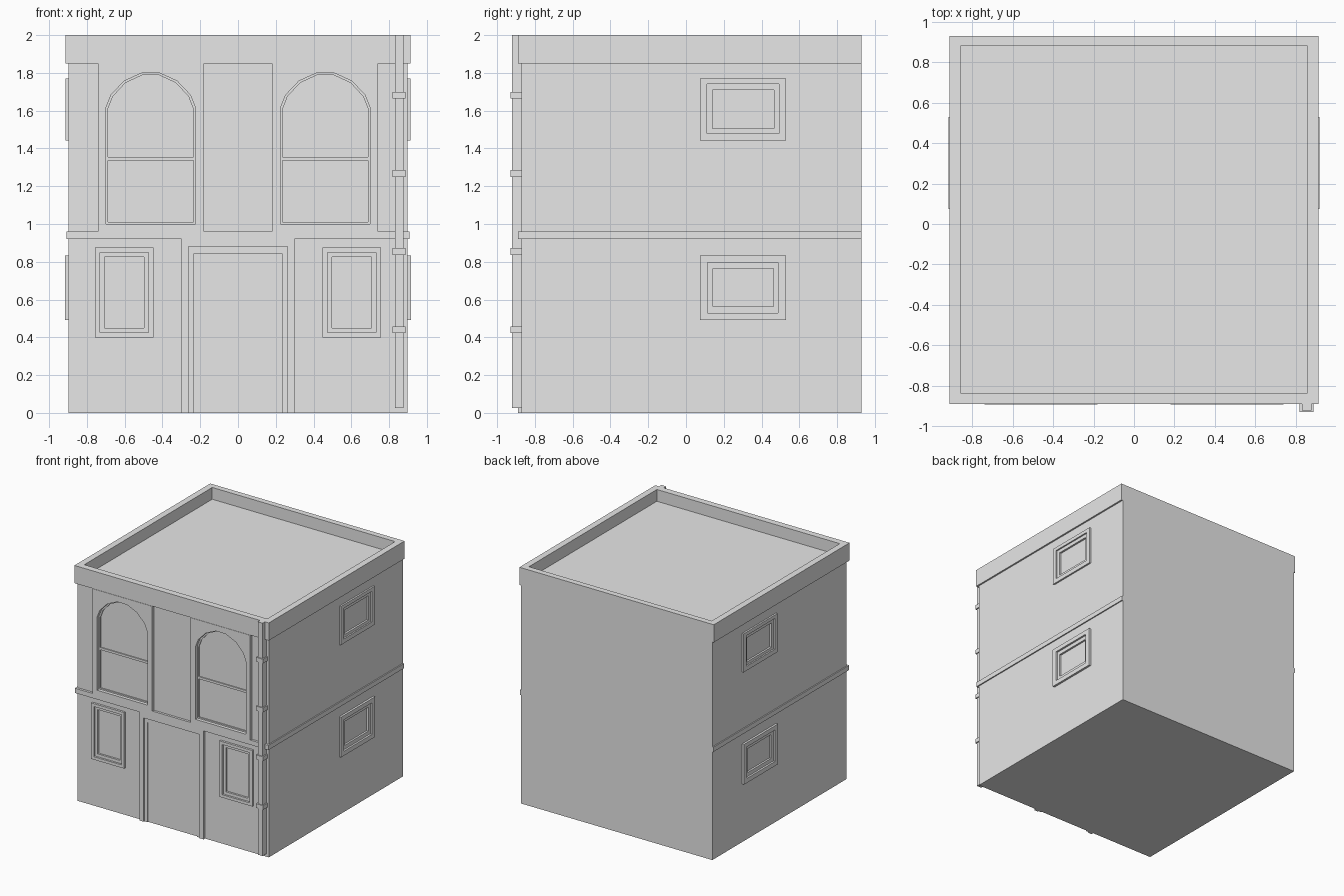
import bpy
import bmesh

cube = bpy.data.objects.get("Cube")
if cube:
    bpy.data.objects.remove(cube, do_unlink=True)

grey = bpy.data.materials.new("plain_grey")
grey.use_nodes = True
GREY = (0.8, 0.8, 0.8, 1)
grey.diffuse_color = GREY
grey.node_tree.nodes["Principled BSDF"].inputs["Base Color"].default_value = GREY

# Main planes of the building
SIDE, FRONT, BACK = 0.898, -0.87, 0.93
TRIM_SIDE, TRIM_FRONT = 0.912, -0.89


def finish(name, bm):
    mesh = bpy.data.meshes.new(name)
    bm.to_mesh(mesh)
    bm.free()
    mesh.materials.append(grey)
    obj = bpy.data.objects.new(name, mesh)
    bpy.context.collection.objects.link(obj)
    return obj


def box(name, x, y, z):
    bm = bmesh.new()
    bmesh.ops.create_cube(bm, size=1)
    for v in bm.verts:
        v.co = [r[0] + (c + 0.5) * (r[1] - r[0]) for c, r in zip(v.co, (x, y, z))]
    return finish(name, bm)


# Wall frames: (along, up, outward) to world space
def on_front(u, v, d):
    return (u, FRONT - d, v)


def on_left(u, v, d):
    return (SIDE + d, u, v)


def on_right(u, v, d):
    return (-SIDE - d, u, v)


def terraced(name, place, steps, closed=False):
    """Stepped surround: a chain of (outline, depth) loops, capped at the end."""
    bm = bmesh.new()
    loops = [[bm.verts.new(place(u, v, d)) for u, v in outline] for outline, d in steps]
    for a, b in zip(loops, loops[1:]):
        for j in range(len(a)):
            k = (j + 1) % len(a)
            bm.faces.new((a[j], a[k], b[k], b[j]))
    bm.faces.new(loops[-1])
    if closed:
        bm.faces.new(loops[0][::-1])
    if place is on_right:
        bmesh.ops.reverse_faces(bm, faces=bm.faces[:])
    return finish(name, bm)


def rect(u0, u1, v0, v1):
    return [(u0, v0), (u1, v0), (u1, v1), (u0, v1)]


def inset(outline, t):
    us, vs = zip(*outline)
    cu, cv = (min(us) + max(us)) / 2, (min(vs) + max(vs)) / 2
    su = 1 - 2 * t / (max(us) - min(us))
    sv = 1 - 2 * t / (max(vs) - min(vs))
    return [(cu + (u - cu) * su, cv + (v - cv) * sv) for u, v in outline]


def arch(cx):
    half = [(0.237, 0), (0.21, 0.068), (0.14, 0.142), (0.045, 0.185)]
    curve = half + [(-u, v) for u, v in reversed(half)]
    return [(cx - 0.237, 1.0), (cx + 0.237, 1.0)] + [(cx + u, 1.615 + v) for u, v in curve]


def cut(target, cutters):
    bpy.context.view_layer.objects.active = target
    for c in cutters:
        mod = target.modifiers.new("opening", "BOOLEAN")
        mod.operation, mod.solver, mod.object = "DIFFERENCE", "EXACT", c
        bpy.ops.object.modifier_apply(modifier=mod.name)


# Walls, belt course and parapet ring with sunken roof
body = box("wall_block", (-SIDE, SIDE), (FRONT, BACK), (0, 1.88))
box("belt_course", (-0.908, 0.908), (TRIM_FRONT, BACK), (0.92, 0.96))
plan = lambda u, v, d: (u, v, d)
outer = rect(-TRIM_SIDE, TRIM_SIDE, TRIM_FRONT, BACK)
inner = rect(-0.858, 0.858, -0.835, 0.88)
terraced("parapet_and_roof", plan,
         [(outer, 1.85), (outer, 2.0), (inner, 2.0), (inner, 1.9)], closed=True)

# The belt would fill nothing behind the openings, so only walls and bays are cut
body_cutters = []


def opening(place, outline, depth):
    c = terraced("opening_cutter", place, [(outline, depth), (outline, 0.1)], closed=True)
    c.hide_render = True
    body_cutters.append(c)
    return c


def window(name, place, casing, sash, pane, proud):
    terraced(name, place, [(casing, 0), (casing, proud), (sash, proud), (sash, 0.002),
                           (pane, 0.002), (pane, -0.014)])
    opening(place, sash, -0.02)


# Upper bays with arched windows
for side, s in (("right", -1), ("left", 1)):
    lo, hi = sorted((s * 0.18, s * 0.74))
    bay = box(side + "_bay", (lo, hi), (-0.893, FRONT), (0.96, 1.85))
    shape = arch(s * 0.4625)
    glass = inset(shape, 0.011)
    terraced(side + "_arched_window", on_front,
             [(shape, 0.023), (shape, -0.005), (glass, -0.005), (glass, -0.014)])
    cut(bay, [opening(on_front, shape, -0.02)])
    us = [u for u, v in glass]
    box(side + "_window_rail", (min(us), max(us)), (-0.865, -0.853), (1.335, 1.355))

    # Ground floor front windows
    lo, hi = sorted((s * 0.448, s * 0.756))
    casing = rect(lo, hi, 0.40, 0.875)
    window(side + "_ground_window", on_front, casing, inset(casing, 0.025),
           inset(casing, 0.05), 0.018)

# Side windows on both floors
for side, place in (("left", on_left), ("right", on_right)):
    window(side + "_upper_side_window", place, rect(0.075, 0.53, 1.443, 1.77),
           rect(0.11, 0.492, 1.48, 1.74), rect(0.14, 0.465, 1.505, 1.71), 0.014)
    window(side + "_lower_side_window", place, rect(0.075, 0.53, 0.492, 0.833),
           rect(0.115, 0.488, 0.53, 0.797), rect(0.143, 0.462, 0.563, 0.765), 0.018)

cut(body, body_cutters)
for c in body_cutters:
    bpy.data.objects.remove(c, do_unlink=True)


# Door surround: two stepped portals around a flat door
def portal(name, half, top, half_in, top_in, y):
    path = [(-half, 0), (-half, top), (half, top), (half, 0),
            (half_in, 0), (half_in, top_in), (-half_in, top_in), (-half_in, 0)]
    bm = bmesh.new()
    f = bm.faces.new([bm.verts.new((u, y, v)) for u, v in path])
    ext = bmesh.ops.extrude_face_region(bm, geom=[f])["geom"]
    for v in ext:
        if isinstance(v, bmesh.types.BMVert):
            v.co.y = FRONT
    bmesh.ops.recalc_face_normals(bm, faces=bm.faces[:])
    finish(name, bm)


portal("door_surround", 0.30, 0.92, 0.262, 0.88, -0.89)
portal("door_frame", 0.262, 0.88, 0.232, 0.845, -0.88)
box("door", (-0.232, 0.232), (-0.872, -0.86), (0, 0.845))

# Drainpipe and its brackets
box("drainpipe", (0.831, 0.876), (-0.922, FRONT), (0.025, 2.0))
for i in range(4):
    z = 0.44 + i * 0.414
    box("pipe_bracket", (0.818, 0.886), (-0.93, FRONT), (z - 0.018, z + 0.018))
